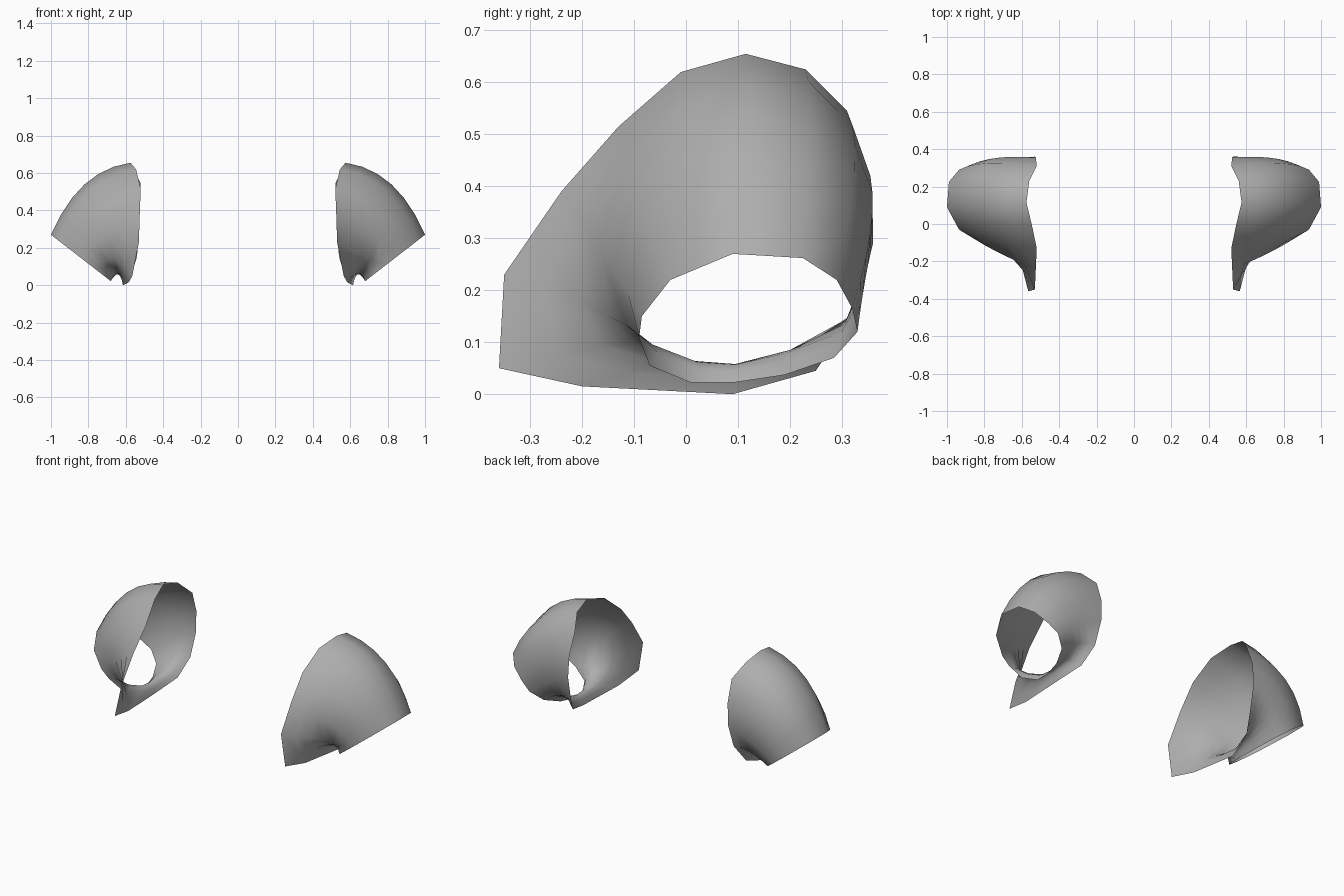
import bpy
import bmesh
from mathutils import Vector

cube = bpy.data.objects.get("Cube")
if cube:
    bpy.data.objects.remove(cube, do_unlink=True)

GREY = (0.42, 0.42, 0.42, 1.0)
cloth = bpy.data.materials.new("grey_cloth")
cloth.use_nodes = True
cloth.diffuse_color = GREY
cloth.node_tree.nodes["Principled BSDF"].inputs["Base Color"].default_value = GREY
cloth.node_tree.nodes["Principled BSDF"].inputs["Roughness"].default_value = 0.8

# Each ring starts under the arm, then runs forward, over the top and down the back.
# Seam where the sleeve meets the body (x, y, z in hundredths)
body_seam = [
    (61.5, 9, 0), (58.5, -20, 1.5), (56.5, -36, 5), (53, -35, 23),
    (52.5, -24, 39), (52, -13, 51.5), (54.5, -1, 62), (57.5, 11.5, 65.5),
    (56, 23, 62.5), (52, 31, 54.5), (52.5, 35.5, 42), (53, 36, 29),
    (54, 32, 15), (57.5, 25, 4.5)]

# Fullest part of the sleeve, pinched in below the arm and at the front
middle = [
    (64, 9.5, 5.8), (64, 0, 6.5), (65, -10, 10), (66.5, -15, 15),
    (70, -16.5, 28), (76, -10, 40), (80, 0, 50), (82, 11.5, 54),
    (81, 24, 51), (78, 32.5, 43), (72, 35.5, 31), (67, 34.5, 22),
    (63.5, 30.5, 13.5), (63, 20, 8.5)]

# Arm opening (y, z): it lies in a slanted plane, so x follows from z
arm_opening = [
    (9, 2.2), (1, 2.2), (-7, 5.5), (-9, 11), (-8.5, 15), (-3, 22), (3, 24.5),
    (9, 27), (22.5, 26.2), (29, 22), (32, 16.5), (33, 12), (28.5, 7), (19, 3.7)]


def opening_point(y, z):
    return Vector((68 + (z - 2.2) * 1.29, y, z)) / 100


def through_three(a, b, c, t):
    """Point on the parabola that passes a, b and c at t = 0, 0.5 and 1."""
    return (a * (1 - t) * (1 - 2 * t)
            + b * 4 * t * (1 - t)
            + c * t * (2 * t - 1))


def build_sleeve(name, side, steps=6):
    bm = bmesh.new()
    columns = []
    for seam, mid, hole in zip(body_seam, middle, arm_opening):
        a, b = Vector(seam) / 100, Vector(mid) / 100
        c = opening_point(*hole)
        column = []
        for i in range(steps + 1):
            p = through_three(a, b, c, i / steps)
            column.append(bm.verts.new((p.x * side, p.y, p.z)))
        columns.append(column)

    # Skin neighbouring columns, closing the loop
    for k, left in enumerate(columns):
        right = columns[(k + 1) % len(columns)]
        for i in range(steps):
            quad = [left[i], left[i + 1], right[i + 1], right[i]]
            bm.faces.new(quad if side < 0 else quad[::-1])

    # Make sure the top of the sleeve faces outward
    bm.normal_update()
    top = max(bm.faces, key=lambda f: f.calc_center_median().z)
    if top.normal.z < 0:
        bmesh.ops.reverse_faces(bm, faces=bm.faces[:])

    mesh = bpy.data.meshes.new(name)
    bm.to_mesh(mesh)
    bm.free()
    mesh.materials.append(cloth)
    mesh.shade_smooth()
    sleeve = bpy.data.objects.new(name, mesh)
    bpy.context.collection.objects.link(sleeve)
    return sleeve


# A matching pair of short cap sleeves
build_sleeve("left_sleeve", 1)
build_sleeve("right_sleeve", -1)
